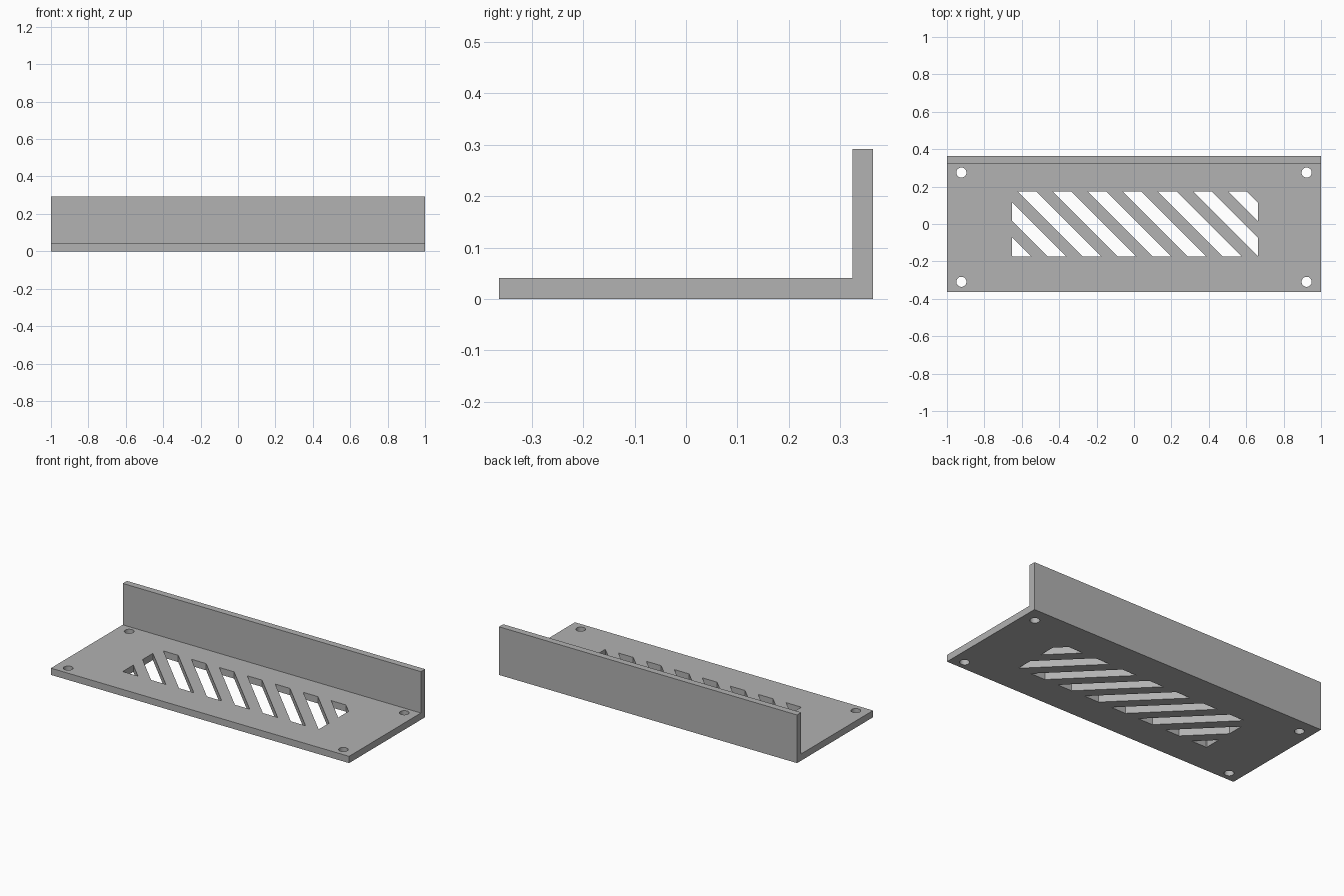
import bpy
import bmesh
from mathutils import Matrix, Vector

cube = bpy.data.objects.get("Cube")
if cube:
    bpy.data.objects.remove(cube, do_unlink=True)

DEPTH, THICK, HEIGHT = 0.364, 0.041, 0.292
WINDOW_X, WINDOW_Y = (-0.652, 0.662), (-0.174, 0.174)
PITCH, SLOT = 0.1875, 0.099

# Plain grey material
grey = bpy.data.materials.new("plain_grey")
grey.use_nodes = True
colour = (0.445, 0.445, 0.445, 1)
grey.diffuse_color = colour
grey.node_tree.nodes["Principled BSDF"].inputs["Base Color"].default_value = colour


def make_object(name, bm):
    bmesh.ops.recalc_face_normals(bm, faces=bm.faces)
    mesh = bpy.data.meshes.new(name)
    bm.to_mesh(mesh)
    bm.free()
    mesh.materials.append(grey)
    obj = bpy.data.objects.new(name, mesh)
    bpy.context.collection.objects.link(obj)
    return obj


def extrude(bm, faces, offset):
    result = bmesh.ops.extrude_face_region(bm, geom=faces)
    verts = [g for g in result["geom"] if isinstance(g, bmesh.types.BMVert)]
    bmesh.ops.translate(bm, verts=verts, vec=offset)


def add_slot(bm, low):
    """Diagonal slot: the window rectangle trimmed to low < x + y < low + SLOT."""
    part = bmesh.new()
    part.faces.new([part.verts.new((x, y, -0.1)) for x, y in (
        (WINDOW_X[0], WINDOW_Y[0]), (WINDOW_X[1], WINDOW_Y[0]),
        (WINDOW_X[1], WINDOW_Y[1]), (WINDOW_X[0], WINDOW_Y[1]))])
    for edge, side in ((low, -1), (low + SLOT, 1)):
        bmesh.ops.bisect_plane(
            part, geom=part.verts[:] + part.edges[:] + part.faces[:],
            plane_co=(edge, 0, 0), plane_no=Vector((side, side, 0)), clear_outer=True)
    extrude(part, part.faces[:], (0, 0, 0.2))
    mesh = bpy.data.meshes.new("slot")
    part.to_mesh(mesh)
    part.free()
    bm.from_mesh(mesh)
    bpy.data.meshes.remove(mesh)


# L-shaped bracket: base plate with an upright back flange
bm = bmesh.new()
inner = DEPTH - 0.04
profile = [(-DEPTH, 0), (DEPTH, 0), (DEPTH, HEIGHT), (inner, HEIGHT),
           (inner, THICK), (-DEPTH, THICK)]
face = bm.faces.new([bm.verts.new((-1, y, z)) for y, z in profile])
extrude(bm, [face], (2, 0, 0))
bracket = make_object("vented_bracket", bm)

# Cutter: vent slots and corner screw holes
bm = bmesh.new()
for i in range(9):
    add_slot(bm, -0.823 + i * PITCH)
for x in (-0.923, 0.923):
    for y in (-0.309, 0.275):
        bmesh.ops.create_cone(bm, cap_ends=True, segments=32, radius1=0.027,
                              radius2=0.027, depth=0.2,
                              matrix=Matrix.Translation((x, y, 0)))
cutter = make_object("hole_cutter", bm)
cutter.hide_render = True

cut = bracket.modifiers.new("holes", "BOOLEAN")
cut.operation = "DIFFERENCE"
cut.solver = "EXACT"
cut.object = cutter

# Apply the cut, discard the cutter
bpy.context.view_layer.objects.active = bracket
bracket.select_set(True)
bpy.ops.object.modifier_apply(modifier=cut.name)
bpy.data.objects.remove(cutter, do_unlink=True)
bpy.ops.object.shade_smooth_by_angle()
